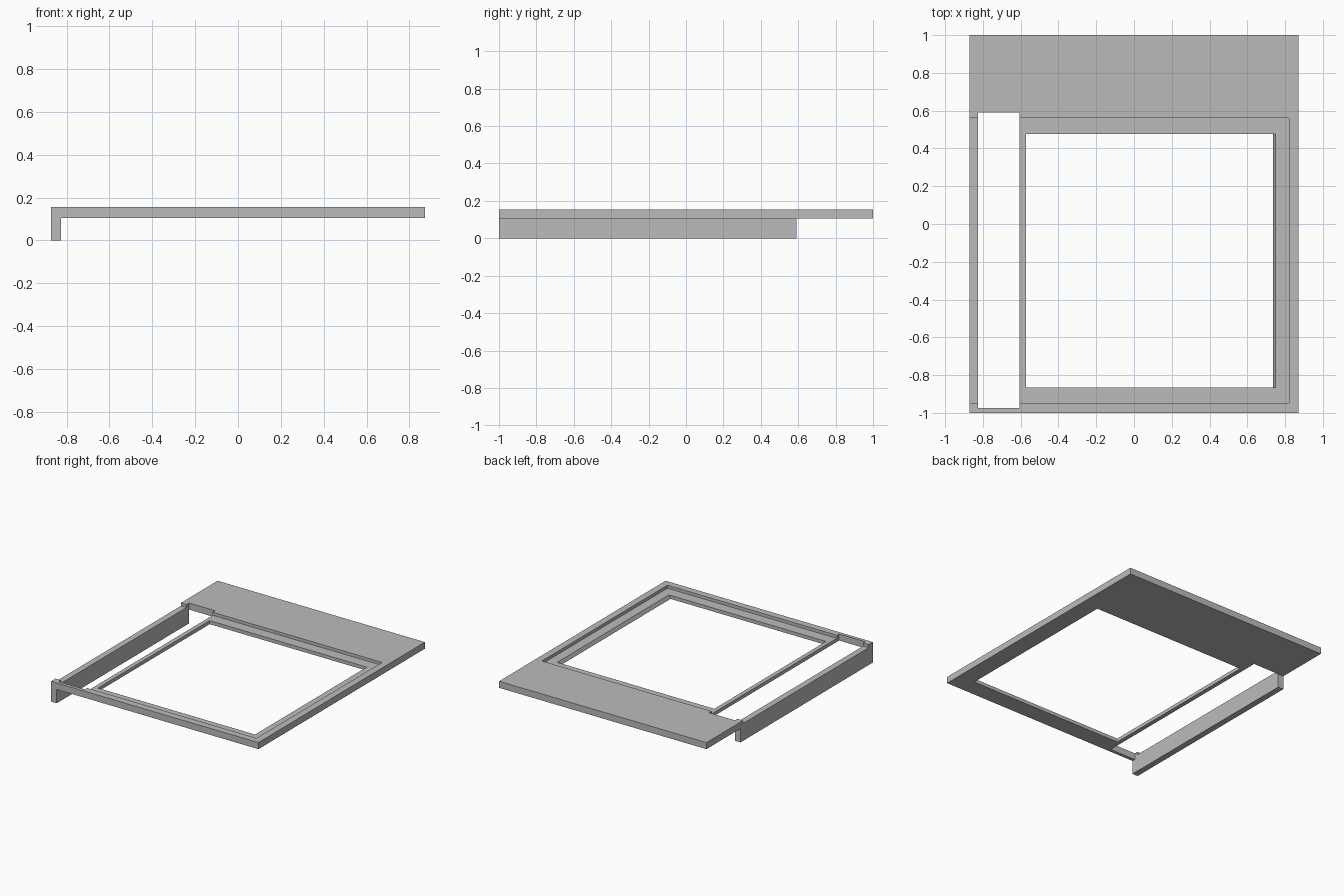
import bpy

default = bpy.data.objects.get("Cube")
if default:
    bpy.data.objects.remove(default, do_unlink=True)

grey = bpy.data.materials.new("light_grey")
grey.use_nodes = True
colour = (0.5, 0.5, 0.5, 1)
grey.diffuse_color = colour
grey.node_tree.nodes["Principled BSDF"].inputs["Base Color"].default_value = colour


def box(name, xs, ys, zs, lean=0.0):
    """Box from min/max pairs; lean moves the lower right edge inwards."""
    verts = [(x - (lean if x == xs[1] and z == zs[0] else 0), y, z)
             for x in xs for y in ys for z in zs]
    faces = [(0, 1, 3, 2), (4, 6, 7, 5), (0, 4, 5, 1),
             (2, 3, 7, 6), (0, 2, 6, 4), (1, 5, 7, 3)]
    mesh = bpy.data.meshes.new(name)
    mesh.from_pydata(verts, [], faces)
    mesh.materials.append(grey)
    obj = bpy.data.objects.new(name, mesh)
    bpy.context.collection.objects.link(obj)
    return obj


BOTTOM, FLOOR, TOP = 0.105, 0.132, 0.155
WALL_IN, WALL_END = -0.825, 0.59

# Solid block that the plate and its side skirt are carved from
frame = box("frame_plate", (-0.872, 0.872), (-1, 1), (0, TOP))

cutters = [
    # Space below the plate, leaving the skirt along one side
    box("under_cut", (WALL_IN, 2), (-2, 2), (-1, BOTTOM)),
    box("under_back_cut", (-2, 2), (WALL_END, 2), (-1, BOTTOM)),
    # Shallow recess, open at the skirt side
    box("recess_cut", (-2, 0.82), (-0.948, 0.56), (FLOOR, 1)),
    # Long slot beside the skirt
    box("slot_cut", (WALL_IN, -0.605), (-0.975, WALL_END), (-1, 1)),
    # Main opening with one sloping edge
    box("opening_cut", (-0.572, 0.765), (-0.865, 0.477), (0.072, 0.165), 0.045),
]
for cutter in cutters:
    cutter.hide_render = True
    mod = frame.modifiers.new(cutter.name, 'BOOLEAN')
    mod.operation = 'DIFFERENCE'
    mod.solver = 'EXACT'
    mod.object = cutter

# Bake the cuts and remove the cutters
graph = bpy.context.evaluated_depsgraph_get()
baked = bpy.data.meshes.new_from_object(frame.evaluated_get(graph))
frame.modifiers.clear()
frame.data = baked
for cutter in cutters:
    bpy.data.objects.remove(cutter, do_unlink=True)
